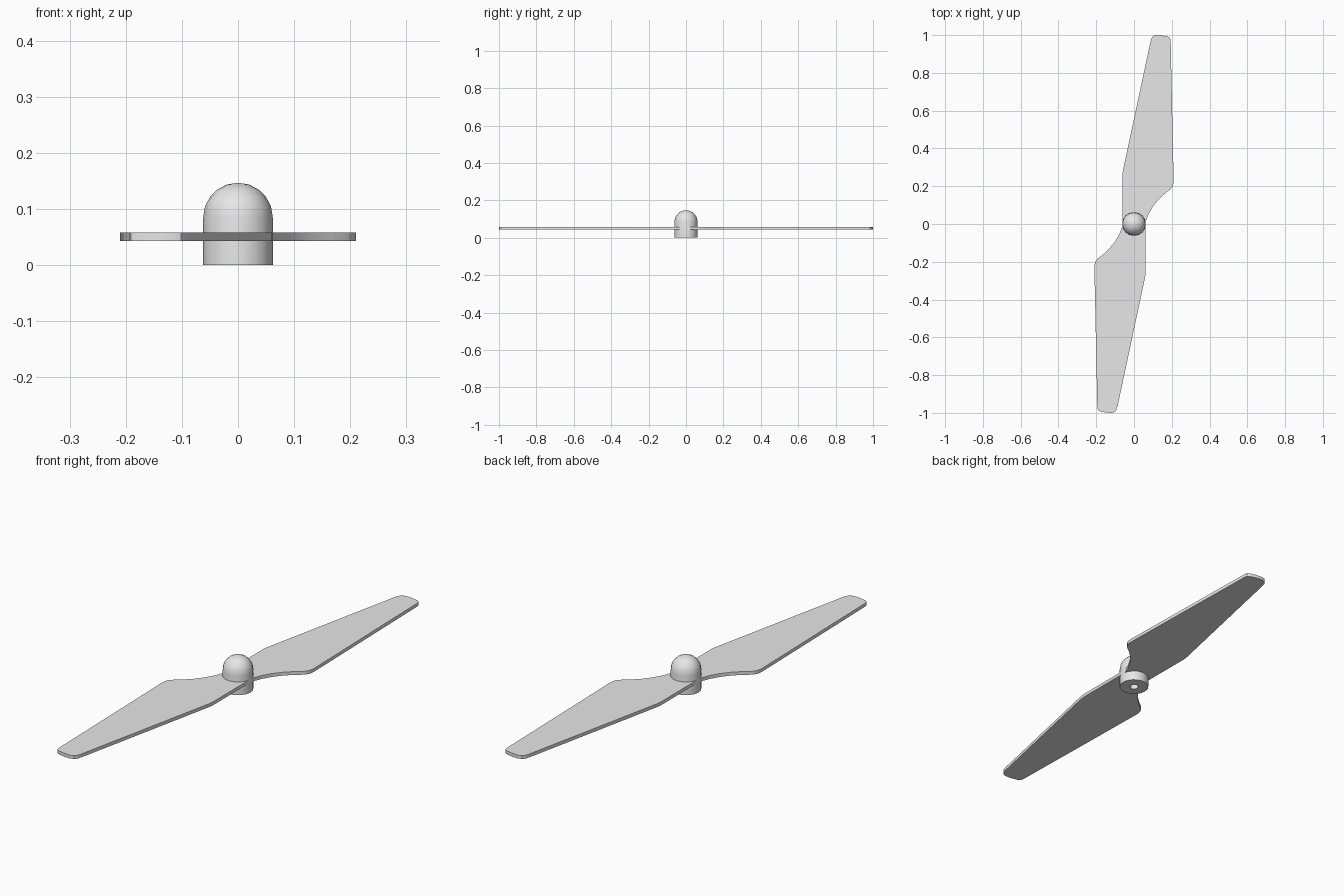
import bpy, bmesh
from math import sin, cos, pi, radians
from mathutils import Vector

cube = bpy.data.objects.get("Cube")
if cube:
    bpy.data.objects.remove(cube, do_unlink=True)

grey = bpy.data.materials.new("light grey plastic")
grey.use_nodes = True
colour = (0.8, 0.8, 0.8, 1)
grey.diffuse_color = colour
grey.node_tree.nodes["Principled BSDF"].inputs["Base Color"].default_value = colour


def finish(name, bm):
    bmesh.ops.recalc_face_normals(bm, faces=bm.faces)
    mesh = bpy.data.meshes.new(name)
    bm.to_mesh(mesh)
    bm.free()
    mesh.materials.append(grey)
    obj = bpy.data.objects.new(name, mesh)
    bpy.context.collection.objects.link(obj)
    bpy.ops.object.select_all(action="DESELECT")
    obj.select_set(True)
    bpy.context.view_layer.objects.active = obj
    bpy.ops.object.shade_smooth_by_angle(angle=radians(30))
    return obj


# Two-bladed plate: half an outline, repeated by a half turn
BOTTOM, TOP = 0.043, 0.058
half = [(0.06, 0.01), (0.078, 0.055), (0.102, 0.095), (0.13, 0.13),
        (0.165, 0.162), (0.194, 0.185), (0.206, 0.202), (0.21, 0.225),
        (0.194, 0.97), (0.191, 0.984), (0.18, 0.992), (0.145, 0.999),
        (0.118, 1.0), (0.102, 0.995), (0.092, 0.982), (0.086, 0.96),
        (-0.057, 0.29), (-0.061, 0.265)]
outline = half + [(-x, -y) for x, y in half]
bm = bmesh.new()
base = bm.faces.new([bm.verts.new((x, y, BOTTOM)) for x, y in outline])
bm.normal_update()
geom = bmesh.ops.extrude_face_region(bm, geom=[base], use_keep_orig=True)["geom"]
raised = [g for g in geom if isinstance(g, bmesh.types.BMVert)]
bmesh.ops.translate(bm, verts=raised, vec=(0, 0, TOP - BOTTOM))
finish("propeller_blades", bm)

# Domed hub with a shaft bore, turned from a profile
RADIUS, SHOULDER, BORE, RINGS = 0.062, 0.085, 0.018, 5
profile = [(0, 0.08), (BORE, 0.08), (BORE, 0), (RADIUS, 0)]
for i in range(RINGS + 1):
    a = i / RINGS * pi / 2
    profile.append((RADIUS * cos(a), SHOULDER + RADIUS * sin(a)))
bm = bmesh.new()
verts = [bm.verts.new((r, 0, z)) for r, z in profile]
edges = [bm.edges.new(pair) for pair in zip(verts, verts[1:])]
bmesh.ops.spin(bm, geom=verts + edges, cent=Vector(), axis=(0, 0, 1),
               angle=2 * pi, steps=16, use_merge=False)
bmesh.ops.remove_doubles(bm, verts=bm.verts, dist=0.0001)
finish("hub", bm)
